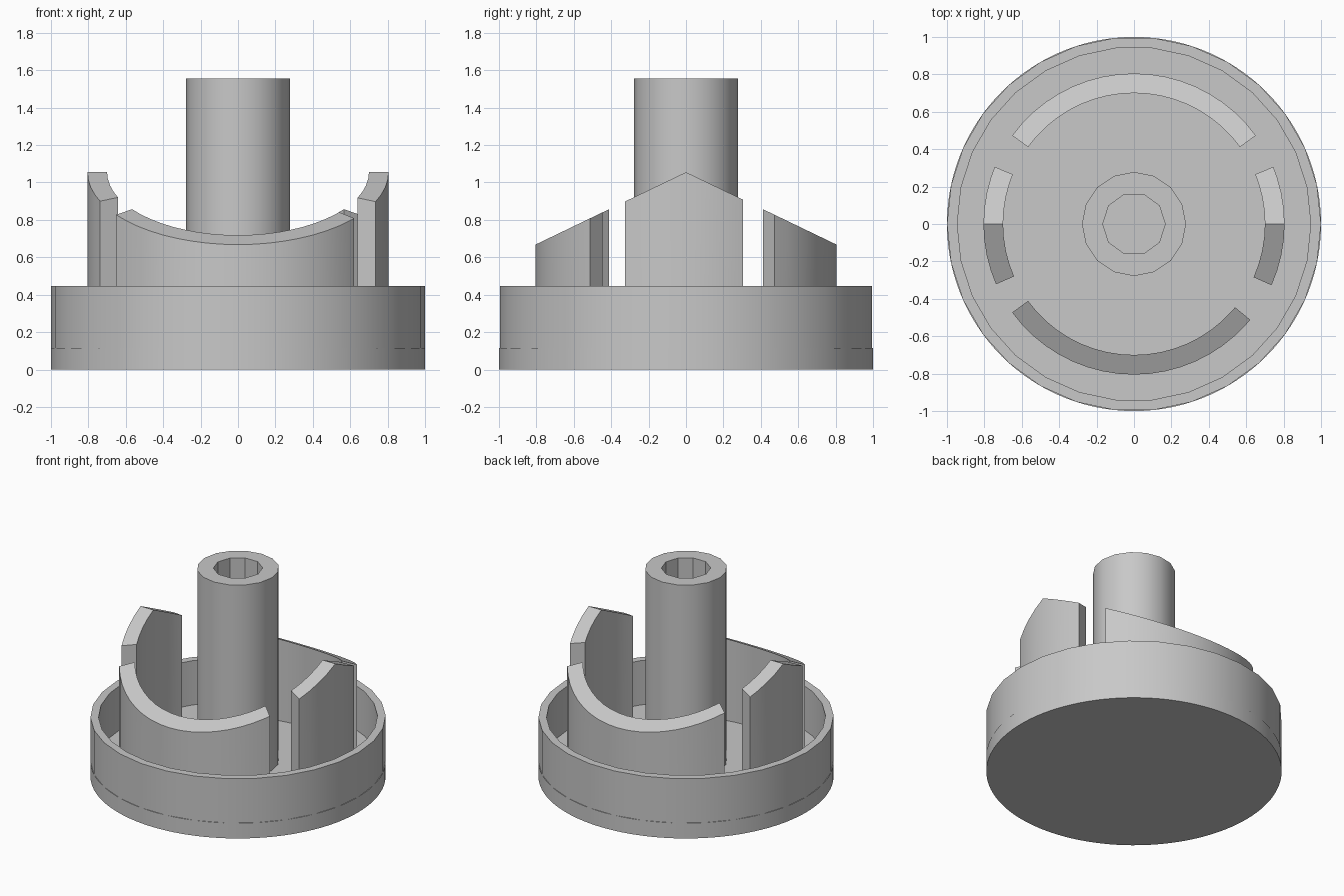
import bpy, bmesh
from math import radians, cos, sin, pi, floor, ceil

if "Cube" in bpy.data.objects:
    bpy.data.objects.remove(bpy.data.objects["Cube"], do_unlink=True)

grey = bpy.data.materials.new("plain_grey")
grey.use_nodes = True
colour = (0.58, 0.58, 0.58, 1)
grey.diffuse_color = colour
grey.node_tree.nodes["Principled BSDF"].inputs["Base Color"].default_value = colour

FLOOR = 0.115


def finish(name, bm):
    bmesh.ops.recalc_face_normals(bm, faces=bm.faces)
    mesh = bpy.data.meshes.new(name)
    bm.to_mesh(mesh)
    bm.free()
    mesh.materials.append(grey)
    obj = bpy.data.objects.new(name, mesh)
    bpy.context.collection.objects.link(obj)
    bpy.ops.object.select_all(action='DESELECT')
    obj.select_set(True)
    bpy.context.view_layer.objects.active = obj
    bpy.ops.object.shade_smooth_by_angle(angle=radians(30))


def cylinder_wall(bm, radius, sides, z0, z1):
    """Open cylinder; returns its bottom and top loops of vertices."""
    low, high = [[bm.verts.new((radius * cos(2 * pi * i / sides),
                                radius * sin(2 * pi * i / sides), z))
                  for i in range(sides)] for z in (z0, z1)]
    for i in range(sides):
        bm.faces.new((low[i - 1], low[i], high[i], high[i - 1]))
    return low, high


def tube(name, outer, outer_sides, inner, inner_sides, z0, z1):
    bm = bmesh.new()
    outside = cylinder_wall(bm, outer, outer_sides, z0, z1)
    inside = cylinder_wall(bm, inner, inner_sides, z0, z1)
    # Annular ends: step round both loops, always advancing the one that lags
    for a, b in zip(outside, inside):
        i = j = 0
        while i < outer_sides or j < inner_sides:
            p, q = a[i % outer_sides], b[j % inner_sides]
            if (i + 1) * inner_sides <= (j + 1) * outer_sides:
                i += 1
                bm.faces.new((p, a[i % outer_sides], q))
            else:
                j += 1
                bm.faces.new((p, b[j % inner_sides], q))
    finish(name, bm)


def curved_wall(name, start, end, inner=0.7, outer=0.805, step=6):
    """Ring segment whose top is a gable with its ridge over y = 0."""
    angles = [start] + [k * step for k in range(floor(start / step) + 1, ceil(end / step))] + [end]
    bm = bmesh.new()
    rows = []
    for a in map(radians, angles):
        c, s = cos(a), sin(a)
        rows.append([bm.verts.new((r * c, r * s, FLOOR if low else 1.055 - 0.481 * abs(r * s)))
                     for r, low in ((inner, True), (outer, True), (outer, False), (inner, False))])
    for p, q in zip(rows, rows[1:]):
        for i in range(4):
            j = (i + 1) % 4
            bm.faces.new((p[i], p[j], q[j], q[i]))
    bm.faces.new(rows[0])
    bm.faces.new(rows[-1])
    finish(name, bm)


# Round base plate
bm = bmesh.new()
for loop in cylinder_wall(bm, 1, 120, 0, FLOOR):
    bm.faces.new(loop)
finish("base_plate", bm)

# Faceted rim and hollow centre post
tube("rim", 1, 30, 0.945, 30, FLOOR, 0.446)
tube("centre_post", 0.278, 16, 0.167, 10, FLOOR, 1.556)

# Four curved walls with sloping tops
curved_wall("back_wall", 36, 144)
curved_wall("front_wall", 216, 320.5)
curved_wall("left_wall", -24, 22.3)
curved_wall("right_wall", 157.7, 203.6)
